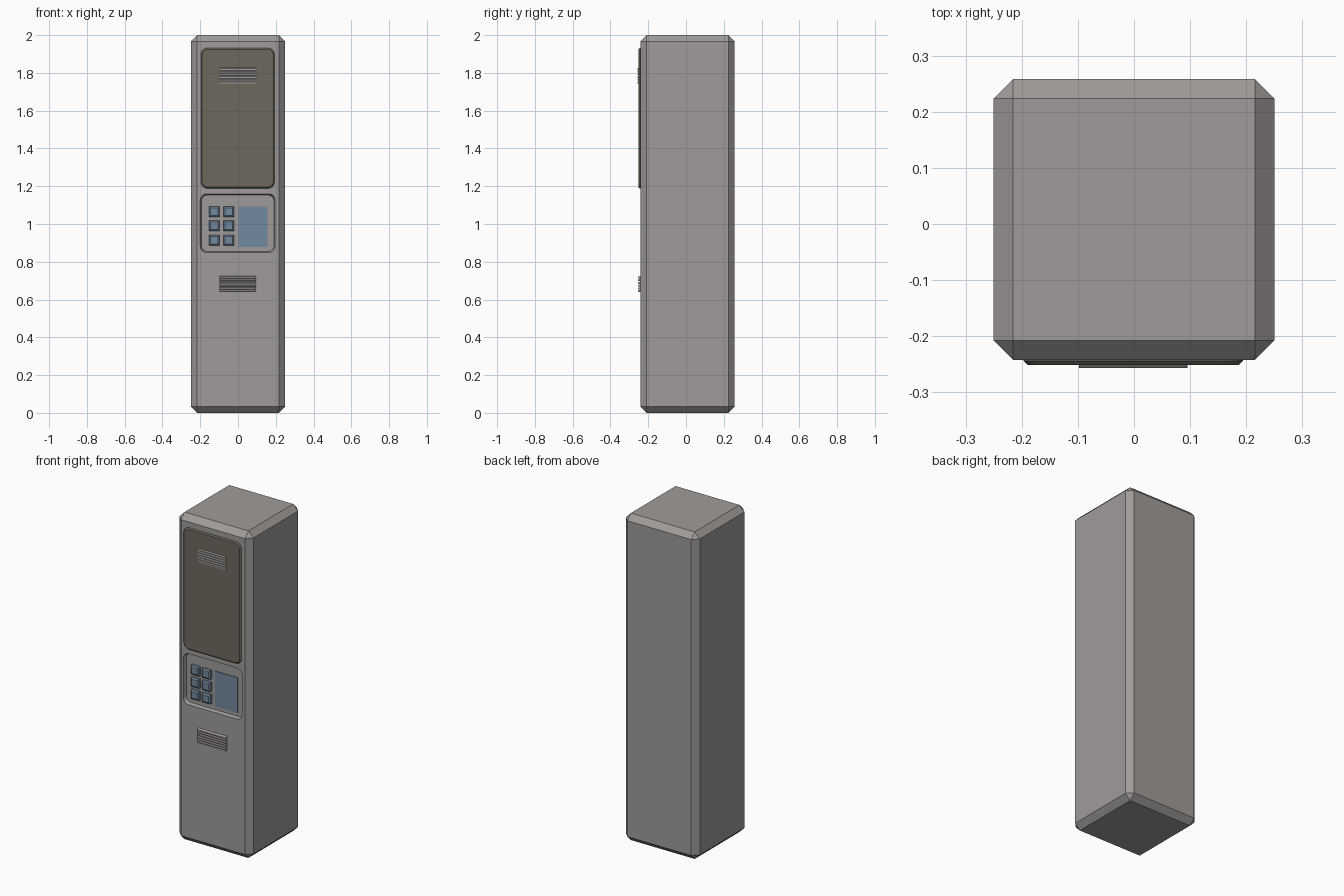
import bpy, bmesh, math

if "Cube" in bpy.data.objects:
    bpy.data.objects.remove(bpy.data.objects["Cube"])


def material(name, rgb):
    m = bpy.data.materials.new(name)
    m.diffuse_color = (*rgb, 1)
    m.use_nodes = True
    m.node_tree.nodes["Principled BSDF"].inputs["Base Color"].default_value = m.diffuse_color
    return m


GREY = material("warm grey casing", (0.35, 0.33, 0.32))
BROWN = material("dark brown door", (0.155, 0.14, 0.113))
BLUE = material("dull blue", (0.17, 0.25, 0.35))


def add_object(name, bm, mat):
    bmesh.ops.recalc_face_normals(bm, faces=bm.faces[:])
    me = bpy.data.meshes.new(name)
    bm.to_mesh(me)
    bm.free()
    me.materials.append(mat)
    ob = bpy.data.objects.new(name, me)
    bpy.context.collection.objects.link(ob)
    return ob


def loft(name, rings, mat):
    """Closed solid through matching rings of points."""
    bm = bmesh.new()
    rows = [[bm.verts.new(p) for p in ring] for ring in rings]
    n = len(rows[0])
    for a, b in zip(rows, rows[1:]):
        for i in range(n):
            j = (i + 1) % n
            bm.faces.new((a[i], a[j], b[j], b[i]))
    bm.faces.new(rows[0])
    bm.faces.new(rows[-1])
    return add_object(name, bm, mat)


def rounded(x0, x1, z0, z1, r, y, steps=4):
    """Rounded rectangle facing the front at depth y."""
    pts = []
    corners = ((x1 - r, z1 - r), (x0 + r, z1 - r), (x0 + r, z0 + r), (x1 - r, z0 + r))
    for k, (cx, cz) in enumerate(corners):
        for s in range(steps + 1):
            a = math.pi / 2 * (k + s / steps)
            pts.append((cx + r * math.cos(a), y, cz + r * math.sin(a)))
    return pts


def rect(cx, cz, hx, hz, y):
    return [(cx - hx, y, cz - hz), (cx + hx, y, cz - hz),
            (cx + hx, y, cz + hz), (cx - hx, y, cz + hz)]


FRONT, BACK, FLOOR = -0.242, 0.258, -0.222

# Chamfered casing
bm = bmesh.new()
bmesh.ops.create_cube(bm, size=1)
for v in bm.verts:
    v.co = (v.co.x * 0.5, v.co.y * (BACK - FRONT) + (BACK + FRONT) / 2, v.co.z * 2 + 1)
bmesh.ops.bevel(bm, geom=bm.edges[:], offset=0.034, segments=1, affect='EDGES')
casing = add_object("casing", bm, GREY)

# Recess for the control panel
cutter = loft("panel_recess_cutter",
              [rounded(-0.2, 0.197, 0.848, 1.16, 0.035, -0.3),
               rounded(-0.2, 0.197, 0.848, 1.16, 0.035, FRONT),
               rounded(-0.193, 0.19, 0.855, 1.153, 0.03, FLOOR)], GREY)
cutter.hide_render = True
cut = casing.modifiers.new("panel recess", 'BOOLEAN')
cut.operation = 'DIFFERENCE'
cut.solver = 'EXACT'
cut.object = cutter
bpy.context.view_layer.objects.active = casing
bpy.ops.object.modifier_apply(modifier=cut.name)
bpy.data.objects.remove(cutter)

# Raised upper door with a sloped rim
loft("upper_door",
     [rounded(-0.197, 0.194, 1.188, 1.932, 0.036, FRONT + 0.004),
      rounded(-0.197, 0.194, 1.188, 1.932, 0.036, FRONT - 0.002),
      rounded(-0.190, 0.187, 1.195, 1.925, 0.03, -0.251)], BROWN)

# Screen plate
loft("screen", [rect(0.079, 0.985, 0.077, 0.107, y) for y in (FLOOR + 0.002, FLOOR - 0.004)], BLUE)

# Six keypad buttons with chamfered faces
for col, x in enumerate((-0.125, -0.05)):
    for row, z in enumerate((0.915, 0.99, 1.065)):
        loft(f"button_{row}_{col}",
             [rect(x, z, 0.028, 0.028, FLOOR + 0.002),
              rect(x, z, 0.028, 0.028, -0.236),
              rect(x, z, 0.020, 0.020, -0.242)], BLUE)

# Louvred vents: thin slats sloping forward and down
for name, z0, z1, back, front in (("upper_vent", 1.745, 1.83, -0.249, -0.257),
                                  ("lower_vent", 0.64, 0.727, -0.240, -0.255)):
    count = 6
    pitch = (z1 - z0) / count
    for i in range(count):
        z = z0 + i * pitch
        profile = ((back, z), (front, z), (front, z + pitch * 0.45), (back, z + pitch * 0.95))
        loft(f"{name}_slat_{i}", [[(x, y, h) for y, h in profile] for x in (-0.098, 0.095)], GREY)
